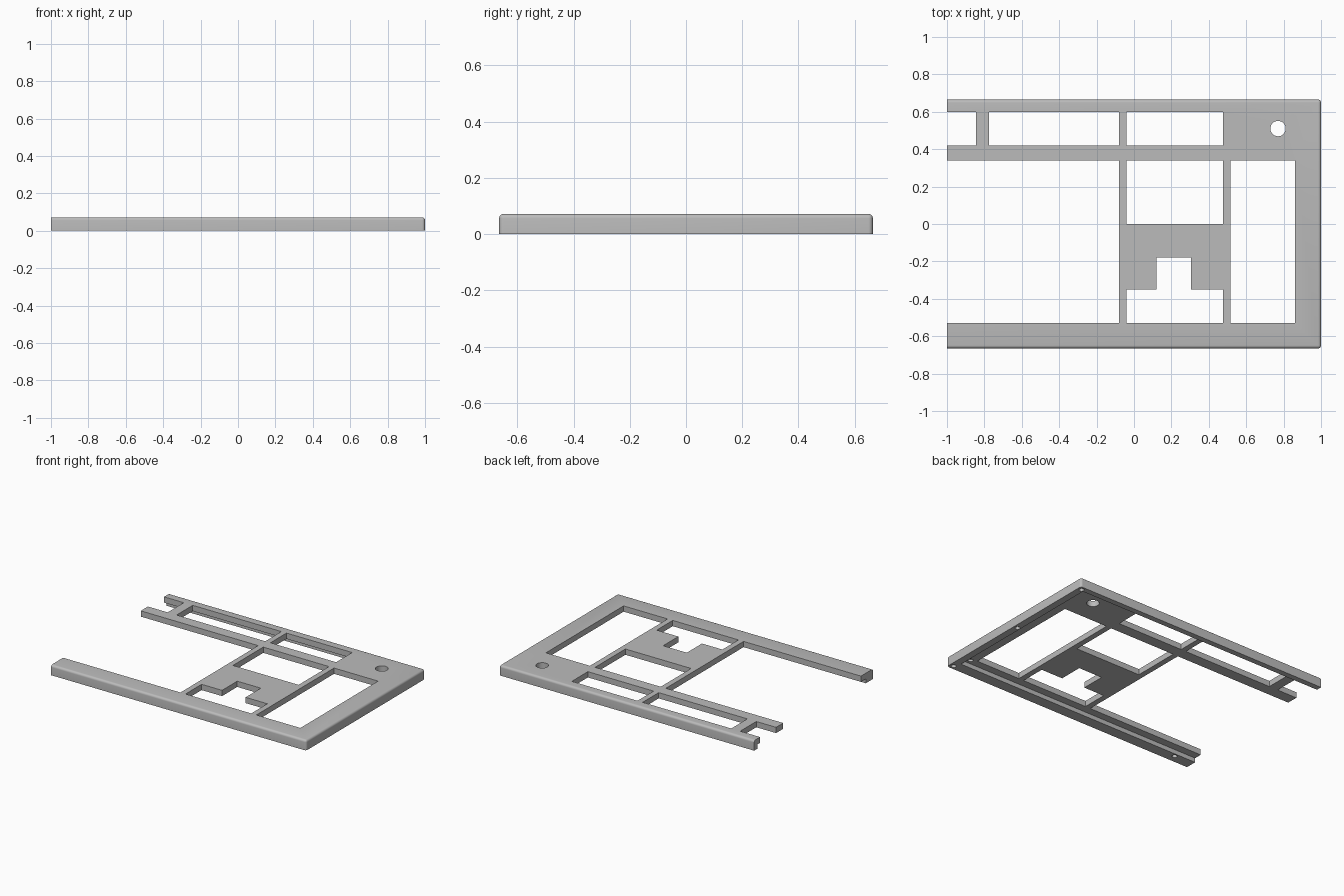
import bpy, bmesh
from mathutils import Matrix, Vector

cube = bpy.data.objects.get("Cube")
if cube:
    bpy.data.objects.remove(cube, do_unlink=True)

HEIGHT, DEPTH, STEP = 0.072, 0.665, 0.031

grey = bpy.data.materials.new("light grey")
grey.use_nodes = True
colour = (0.5, 0.5, 0.5, 1)
grey.diffuse_color = colour
grey.node_tree.nodes["Principled BSDF"].inputs["Base Color"].default_value = colour


def make_object(name, bm):
    mesh = bpy.data.meshes.new(name)
    bm.to_mesh(mesh)
    bm.free()
    mesh.materials.append(grey)
    obj = bpy.data.objects.new(name, mesh)
    bpy.context.collection.objects.link(obj)
    return obj


def box(x0, x1, y0, y1, z0, z1):
    bm = bmesh.new()
    centre = Vector((x0 + x1, y0 + y1, z0 + z1)) / 2
    size = Matrix.Diagonal((x1 - x0, y1 - y0, z1 - z0, 1))
    bmesh.ops.create_cube(bm, size=1, matrix=Matrix.Translation(centre) @ size)
    return bm


def cut(target, bm):
    cutter = make_object("cutter", bm)
    cutter.hide_render = True
    mod = target.modifiers.new("cut", "BOOLEAN")
    mod.operation, mod.solver, mod.object = "DIFFERENCE", "EXACT", cutter
    bpy.context.view_layer.update()
    graph = bpy.context.evaluated_depsgraph_get()
    result = bpy.data.meshes.new_from_object(target.evaluated_get(graph))
    target.modifiers.clear()
    target.data = result
    bpy.data.objects.remove(cutter, do_unlink=True)


def window(x0, x1, y0, y1):
    cut(frame, box(x0, x1, y0, y1, -0.1, 0.2))


def hole(x, y, radius, top):
    bm = bmesh.new()
    bmesh.ops.create_cone(bm, cap_ends=True, segments=32, radius1=radius, radius2=radius,
                          depth=top + 0.1, matrix=Matrix.Translation((x, y, (top - 0.1) / 2)))
    cut(frame, bm)


# Outer slab, rounded on every edge except the underside and the flat open end
bm = box(-1, 1, -DEPTH, DEPTH, 0, HEIGHT)
rounded = [e for e in bm.edges
           if not all(v.co.z < 0.01 for v in e.verts) and not all(v.co.x < -0.9 for v in e.verts)]
bmesh.ops.bevel(bm, geom=rounded, offset=0.016, segments=5, profile=0.5, affect="EDGES")
frame = make_object("panel_frame", bm)

# Underside recess, leaving a lip along three sides
cut(frame, box(-1.1, 0.95, -0.585, 0.625, -0.1, STEP))

# Upper row of windows
for x0, x1 in ((-1.1, -0.845), (-0.775, -0.08), (-0.04, 0.475)):
    window(x0, x1, 0.42, 0.6)

# Large open bay, middle window and right window
window(-1.1, -0.08, -0.53, 0.34)
window(-0.04, 0.475, 0, 0.34)
window(0.515, 0.86, -0.53, 0.34)

# Lower window with its raised notch
window(-0.04, 0.475, -0.53, -0.35)
window(0.12, 0.305, -0.4, -0.18)

# Round through hole and blind fixing holes underneath
hole(0.77, 0.51, 0.041, 0.2)
for x, y in ((0.97, 0.635), (0.97, 0), (0.97, -0.635), (-0.85, -0.61), (0.9, -0.55), (0.9, 0.61)):
    hole(x, y, 0.017, 0.048)

# Smooth the rounded edges, keep the rest crisp
bpy.ops.object.select_all(action="DESELECT")
frame.select_set(True)
bpy.context.view_layer.objects.active = frame
bpy.ops.object.shade_smooth_by_angle(angle=0.6)
